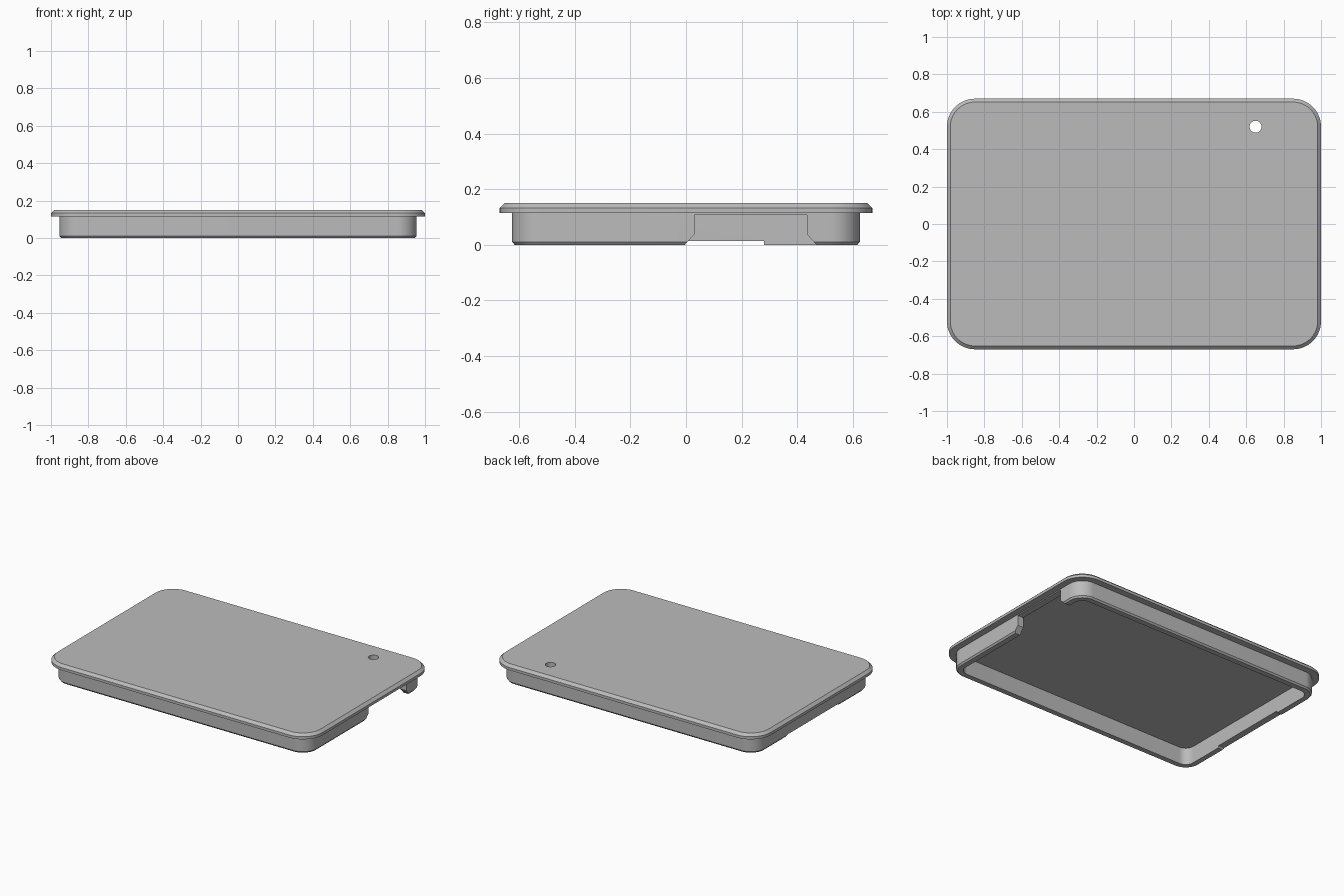
import bpy, bmesh, math

if "Cube" in bpy.data.objects:
    bpy.data.objects.remove(bpy.data.objects["Cube"], do_unlink=True)

grey = bpy.data.materials.new("light grey plastic")
grey.use_nodes = True
COLOUR = (0.5, 0.5, 0.5, 1)
grey.diffuse_color = COLOUR
grey.node_tree.nodes["Principled BSDF"].inputs["Base Color"].default_value = COLOUR

HALF_X, HALF_Y, RADIUS = 1.0, 0.67, 0.15
SKIRT, WALL, CEILING = 0.045, 0.045, 0.115


def outline(inset, steps=14):
    """Rounded rectangle, inset evenly from the rim."""
    r = RADIUS - inset
    points = []
    for i, (sx, sy) in enumerate([(1, 1), (-1, 1), (-1, -1), (1, -1)]):
        for k in range(steps + 1):
            a = math.pi / 2 * (i + k / steps)
            points.append((sx * (HALF_X - RADIUS) + r * math.cos(a),
                           sy * (HALF_Y - RADIUS) + r * math.sin(a)))
    return points


def add_object(name, bm):
    bmesh.ops.recalc_face_normals(bm, faces=bm.faces)
    mesh = bpy.data.meshes.new(name)
    bm.to_mesh(mesh)
    bm.free()
    mesh.materials.append(grey)
    obj = bpy.data.objects.new(name, mesh)
    bpy.context.collection.objects.link(obj)
    return obj


def lofted(name, section):
    """Skin rounded outlines given as (inset, height), capped at both ends."""
    bm = bmesh.new()
    rings = [[bm.verts.new((x, y, z)) for x, y in outline(inset)]
             for inset, z in section]
    for a, b in zip(rings, rings[1:]):
        n = len(a)
        for i in range(n):
            bm.faces.new((a[i], a[(i + 1) % n], b[(i + 1) % n], b[i]))
    bm.faces.new(rings[0])
    bm.faces.new(rings[-1])
    return add_object(name, bm)


def side_cutter(name, profile, x0, x1):
    """Prism running along x from a (y, z) profile."""
    bm = bmesh.new()
    face = bm.faces.new([bm.verts.new((x0, y, z)) for y, z in profile])
    new = bmesh.ops.extrude_face_region(bm, geom=[face])["geom"]
    bmesh.ops.translate(bm, vec=(x1 - x0, 0, 0),
                        verts=[v for v in new if isinstance(v, bmesh.types.BMVert)])
    return add_object(name, bm)


# Lid: chamfered top plate, overhanging rim, skirt and hollow underside
lid = lofted("lid", [
    (0.018, 0.15), (0, 0.133), (0, 0.115),
    (SKIRT, 0.115), (SKIRT, 0.011), (SKIRT + 0.009, 0),
    (SKIRT + WALL, 0), (SKIRT + WALL, CEILING)])

# Wide flared notch in one end wall, shallow notch in the other
cutters = [
    side_cutter("wide_notch_cutter",
                [(-0.05, -0.05), (0.03, 0.038), (0.03, 0.108),
                 (0.435, 0.108), (0.435, 0.038), (0.515, -0.05)], 0.87, 1.1),
    side_cutter("shallow_notch_cutter",
                [(-0.28, -0.05), (-0.28, 0.014), (0.28, 0.014), (0.28, -0.05)],
                -1.1, -0.87)]

# Round hole through the plate
bm = bmesh.new()
bmesh.ops.create_cone(bm, cap_ends=True, segments=40, radius1=0.032,
                      radius2=0.032, depth=0.4)
bmesh.ops.translate(bm, vec=(0.65, 0.52, 0.15), verts=bm.verts)
cutters.append(add_object("hole_cutter", bm))

bpy.context.view_layer.objects.active = lid
for cutter in cutters:
    cutter.hide_render = True
    mod = lid.modifiers.new(cutter.name, "BOOLEAN")
    mod.operation, mod.solver, mod.object = "DIFFERENCE", "EXACT", cutter
    bpy.ops.object.modifier_apply(modifier=mod.name)
    bpy.data.objects.remove(cutter, do_unlink=True)

bpy.ops.object.select_all(action="DESELECT")
lid.select_set(True)
bpy.ops.object.shade_smooth_by_angle(angle=math.radians(25))
